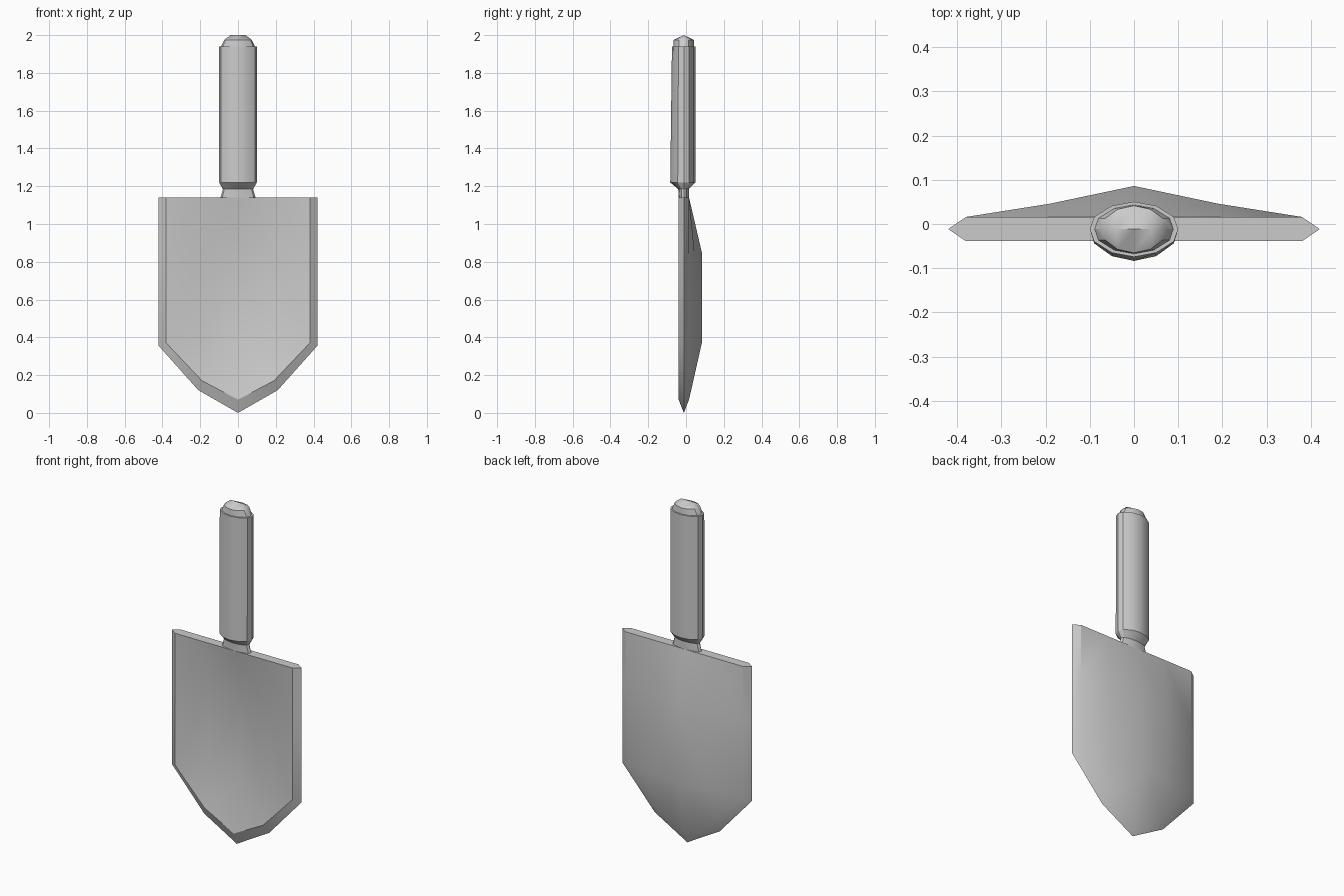
import bpy, bmesh, math

if "Cube" in bpy.data.objects:
    bpy.data.objects.remove(bpy.data.objects["Cube"])

MID = -0.0115          # y of the middle plane of the tool
HALF = 0.0275          # half thickness of the blade


def finish(bm, name):
    bmesh.ops.remove_doubles(bm, verts=bm.verts, dist=0.0005)
    bmesh.ops.recalc_face_normals(bm, faces=bm.faces)
    mesh = bpy.data.meshes.new(name)
    bm.to_mesh(mesh)
    bm.free()
    ob = bpy.data.objects.new(name, mesh)
    bpy.context.collection.objects.link(ob)
    bpy.ops.object.select_all(action='DESELECT')
    ob.select_set(True)
    bpy.context.view_layer.objects.active = ob
    bpy.ops.object.shade_smooth_by_angle(angle=math.radians(30))
    return ob


# Blade: dished plate with bevelled rim, each half built from the same grid
xs = (0, 0.19, 0.38)
bottom = (0.07, 0.17, 0.37)
dish = (0.07, 0.03, 0)
rim_in = ((2, 0), (2, 1), (2, 2), (1, 3), (0, 3))
rim_out = ((0.42, 1.14), (0.42, 0.84), (0.42, 0.355), (0.21, 0.12), (0, 0))

bm = bmesh.new()
for side in (1, -1):
    edge = [bm.verts.new((side * x, MID, z)) for x, z in rim_out]
    grids = []
    for face in (-1, 1):
        g = {}
        for i, x in enumerate(xs):
            for j, z in enumerate((1.14, 0.84, max(0.38, bottom[i]), bottom[i])):
                if i == 2 and j == 3:
                    continue
                if i == 2 and j == 2:
                    z = bottom[2]
                y = MID + face * HALF + (dish[i] if j in (1, 2) else 0)
                g[i, j] = bm.verts.new((side * x, y, z))
        # dished panels
        for i in range(2):
            for j in range(3):
                keys = ((i, j), (i + 1, j), (i + 1, j + 1), (i, j + 1))
                bm.faces.new([g[k] for k in keys if k in g])
        # sharpened rim
        for k in range(4):
            bm.faces.new((g[rim_in[k]], g[rim_in[k + 1]], edge[k + 1], edge[k]))
        grids.append(g)
    # flat top edge
    f, b = grids
    for i in range(2):
        bm.faces.new((f[i, 0], f[i + 1, 0], b[i + 1, 0], b[i, 0]))
    bm.faces.new((f[2, 0], edge[0], b[2, 0]))
finish(bm, "blade")


# Handle: twelve-sided grip lofted from neck to cap
# each ring: z, half width, back depth, front depth
rings = (
    (1.13, 0.095, 0.027, 0.027),
    (1.15, 0.090, 0.027, 0.027),
    (1.185, 0.080, 0.027, 0.030),
    (1.22, 0.100, 0.062, 0.072),
    (1.94, 0.100, 0.062, 0.063),
    (1.94, 0.089, 0.055, 0.056),
    (1.975, 0.073, 0.053, 0.054),
)
section = ((1, 0), (0.9, 0.45), (0.5, 0.85), (0, 1), (-0.5, 0.85), (-0.9, 0.45),
           (-1, 0), (-0.9, -0.45), (-0.5, -0.85), (0, -1), (0.5, -0.85), (0.9, -0.45))
bm = bmesh.new()
loops = []
for z, w, back, front in rings:
    loops.append([bm.verts.new((u * w, MID + v * (back if v > 0 else front), z))
                  for u, v in section])
# ridge on top of the cap
loops.append([bm.verts.new((max(-0.04, min(0.04, u * 0.08)), MID, 2.0))
              for u, v in section])
for lo, hi in zip(loops, loops[1:]):
    for k in range(12):
        n = (k + 1) % 12
        bm.faces.new((lo[k], lo[n], hi[n], hi[k]))
bmesh.ops.dissolve_degenerate(bm, dist=0.0001, edges=bm.edges)
finish(bm, "handle")
